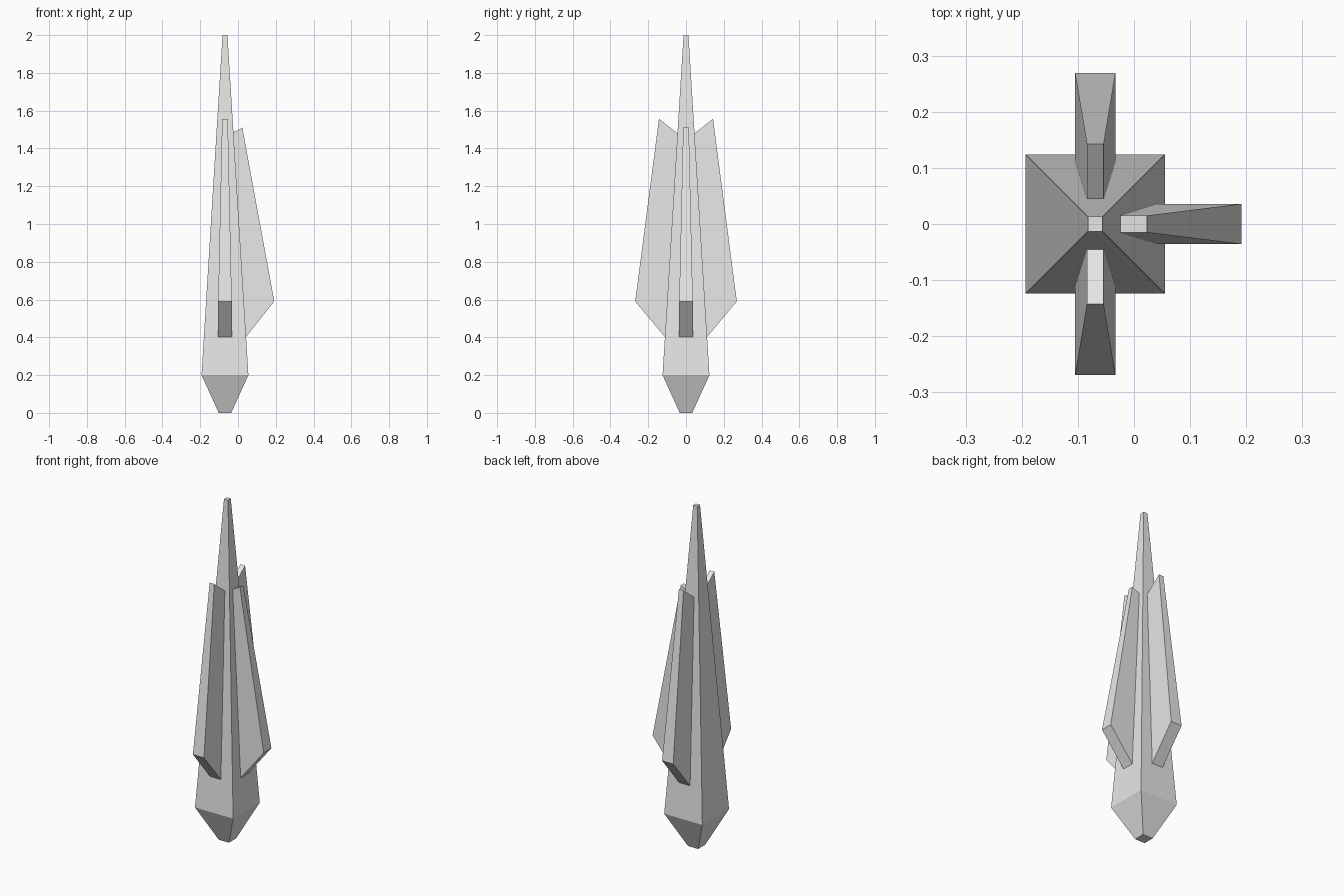
import bpy, bmesh
from math import radians
from mathutils import Matrix

cube = bpy.data.objects.get("Cube")
if cube:
    bpy.data.objects.remove(cube, do_unlink=True)

AXIS_X = -0.069  # the spire stands off centre, balanced by the side fin

grey = bpy.data.materials.new("light_grey")
grey.use_nodes = True
grey.diffuse_color = (0.8, 0.8, 0.8, 1)
grey.node_tree.nodes["Principled BSDF"].inputs["Base Color"].default_value = (0.8, 0.8, 0.8, 1)


def loft(name, rings, turn=0):
    """Join matching four-point rings into a capped solid, turned about the spire axis."""
    bm = bmesh.new()
    loops = [[bm.verts.new(p) for p in ring] for ring in rings]
    for a, b in zip(loops, loops[1:]):
        for i in range(4):
            j = (i + 1) % 4
            bm.faces.new((a[i], a[j], b[j], b[i]))
    bm.faces.new(loops[0])
    bm.faces.new(loops[-1])
    bmesh.ops.recalc_face_normals(bm, faces=bm.faces)
    bm.transform(Matrix.Translation((AXIS_X, 0, 0)) @ Matrix.Rotation(radians(turn), 4, "Z"))
    mesh = bpy.data.meshes.new(name)
    bm.to_mesh(mesh)
    bm.free()
    mesh.materials.append(grey)
    bpy.context.collection.objects.link(bpy.data.objects.new(name, mesh))


def square(half, z):
    return [(-half, -half, z), (half, -half, z), (half, half, z), (-half, half, z)]


def fin(name, turn, tip, tip_root, corner):
    """Tapered fin: bottom edge, wide outer corner and narrow top, rooted in the spire."""
    foot = (0.095, 0.382)
    wide, narrow = 0.036, 0.015
    outline = [(foot, wide), (corner, wide), (tip, narrow), (tip_root, narrow)]
    sides = [[(r, s * w, z) for (r, z), w in outline] for s in (-1, 1)]
    loft(name, sides, turn)


# Square spire with a tapered base
loft("spire", [square(0.033, 0), square(0.124, 0.2), square(0.013, 2)])

# Matching front and back fins, and a shorter left fin
for name, turn in (("front_fin", -90), ("back_fin", 90)):
    fin(name, turn, (0.143, 1.557), (0.03, 1.468), (0.269, 0.59))
fin("left_fin", 0, (0.092, 1.51), (0.03, 1.477), (0.261, 0.59))
